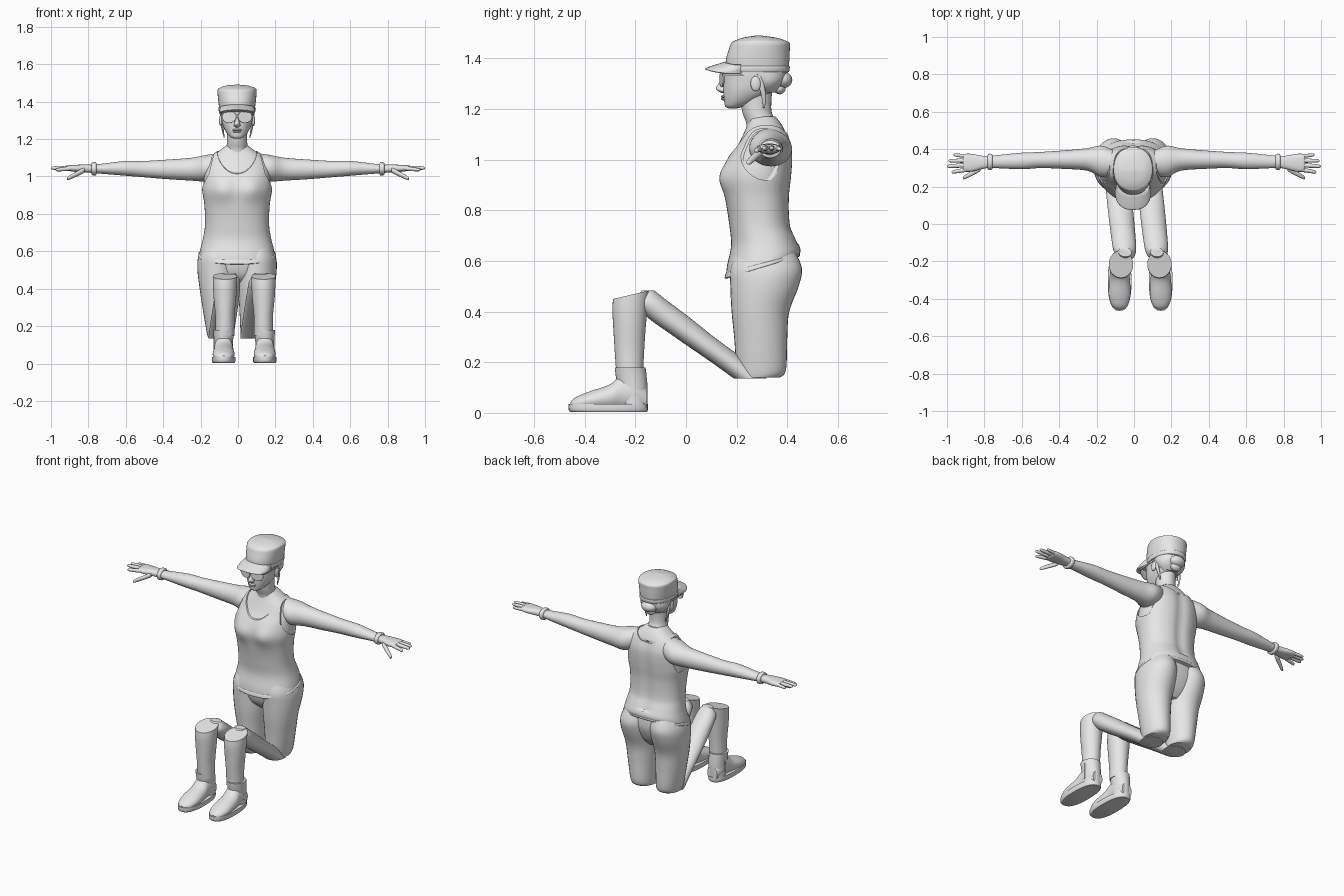
import bpy, bmesh, math
from mathutils import Vector

cube = bpy.data.objects.get("Cube")
if cube:
    bpy.data.objects.remove(cube, do_unlink=True)

grey = bpy.data.materials.new("light grey")
grey.use_nodes = True
grey.diffuse_color = (0.8, 0.8, 0.8, 1)
grey.node_tree.nodes["Principled BSDF"].inputs["Base Color"].default_value = (0.8, 0.8, 0.8, 1)

MID = -0.005          # centre line of the body
SIDES = (("left", 1), ("right", -1))


def finish(obj, angle=40):
    obj.data.materials.clear()
    obj.data.materials.append(grey)
    bpy.ops.object.select_all(action="DESELECT")
    obj.select_set(True)
    bpy.context.view_layer.objects.active = obj
    bpy.ops.object.shade_smooth_by_angle(angle=math.radians(angle))
    return obj


def spline(a, b, c, d, t):
    """Smooth interpolation between b and c."""
    return [q + 0.5 * t * (r - p + t * (2 * p - 5 * q + 4 * r - s + t * (3 * (q - r) + s - p)))
            for p, q, r, s in zip(a, b, c, d)]


def loft(name, axis, rings, side=1, mid=MID, grow=0.0, power=2.0, warp=None, segs=32, steps=5):
    """Skin over ovals given as (position, low a, high a, low b, high b) along an axis."""
    rows, last = [], len(rings) - 1
    for i in range(last):
        quad = [rings[min(max(i + k, 0), last)] for k in (-1, 0, 1, 2)]
        rows += [spline(*quad, j / steps) for j in range(steps)]
    rows.append(rings[last])
    bm = bmesh.new()
    loops = []
    for t, a0, a1, b0, b1 in rows:
        loop = []
        for k in range(segs):
            ang = math.tau * k / segs
            c, s = math.cos(ang), math.sin(ang)
            c = math.copysign(abs(c) ** (2 / power), c)
            s = math.copysign(abs(s) ** (2 / power), s)
            a = (a0 + a1) / 2 + c * ((a1 - a0) / 2 + grow)
            b = (b0 + b1) / 2 + s * ((b1 - b0) / 2 + grow)
            co = Vector({"x": (t, a, b), "y": (a, t, b), "z": (a, b, t)}[axis])
            if warp:
                warp(co)
            co.x = mid + side * co.x
            loop.append(bm.verts.new(co))
        loops.append(loop)
    for low, high in zip(loops, loops[1:]):
        for k in range(segs):
            n = (k + 1) % segs
            bm.faces.new((low[k], low[n], high[n], high[k]))
    bm.faces.new(loops[0])
    bm.faces.new(loops[-1])
    bmesh.ops.recalc_face_normals(bm, faces=bm.faces)
    mesh = bpy.data.meshes.new(name)
    bm.to_mesh(mesh)
    bm.free()
    obj = bpy.data.objects.new(name, mesh)
    bpy.context.collection.objects.link(obj)
    return finish(obj)


def solid(name, kind, loc, scale=(1, 1, 1), rot=(0, 0, 0), **options):
    getattr(bpy.ops.mesh, "primitive_" + kind + "_add")(location=loc, rotation=rot, **options)
    obj = bpy.context.object
    obj.name, obj.scale = name, scale
    return finish(obj)


def ball(name, loc, scale):
    return solid(name, "uv_sphere", loc, scale, segments=24, ring_count=12)


def carve(obj, cutter):
    cutter.hide_render = True
    mod = obj.modifiers.new("cut", "BOOLEAN")
    mod.operation, mod.object, mod.solver = "DIFFERENCE", cutter, "EXACT"
    bpy.context.view_layer.objects.active = obj
    bpy.ops.object.modifier_apply(modifier=mod.name)
    bpy.data.objects.remove(cutter, do_unlink=True)


def sym(z, half, y0, y1):
    return (z, -half, half, y0, y1)


# Torso: bust swelling, spine hollow and a hem that climbs towards the back
def body_shape(co):
    swell = math.exp(-((abs(co.x) - 0.08) / 0.06) ** 2 - ((co.z - 0.93) / 0.065) ** 2)
    if co.y < 0.28:
        co.y -= 0.022 * swell
    else:
        co.y -= 0.012 * math.exp(-(co.x / 0.03) ** 2) * (0.62 < co.z < 1.1)
    fade = max(0, 1 - (co.z - 0.53) / 0.2)
    co.z += 0.3 * (co.y - 0.16) * fade


torso = [sym(.53, .203, .157, .445), sym(.58, .196, .162, .452), sym(.66, .181, .178, .435),
         sym(.75, .171, .17, .413), sym(.85, .175, .155, .41), sym(.93, .187, .147, .418),
         sym(1.0, .184, .165, .423), sym(1.05, .178, .193, .42), sym(1.1, .152, .218, .405),
         sym(1.14, .1, .235, .385), sym(1.17, .06, .24, .362)]
loft("upper_body", "z", torso[4:], grow=-.008, power=2.3, warp=body_shape, segs=64)
shirt = loft("tank_top", "z", torso, power=2.3, warp=body_shape, segs=64, steps=6)
carve(shirt, solid("neck_cutter", "cylinder", (MID, .28, 1.16), (1.05, 1, 1),
                   (math.radians(-72), 0, 0), radius=.105, depth=.8, vertices=64))
for word, s in SIDES:
    carve(shirt, solid("armhole_cutter", "cylinder", (MID + s * .245, .315, 1.05), (1.12, 1, 1),
                       (0, math.radians(s * 76), 0), radius=.1, depth=.2, vertices=64))
finish(shirt, 35)
loft("hem_band", "z", [sym(.53, .2, .16, .44), sym(.535, .207, .153, .449), sym(.55, .205, .156, .45),
                       sym(.556, .196, .162, .445)], power=2.3, warp=body_shape, segs=64)

# Hips
loft("hips", "z", [sym(.42, .05, .25, .36), sym(.47, .16, .2, .4), sym(.55, .2, .18, .43),
                   sym(.64, .183, .19, .425)], power=2.3)

for word, s in SIDES:
    # Upright thigh with seat
    loft(word + "_thigh", "z", [(.14, .02, .155, .21, .37), (.17, .018, .163, .2, .395),
                                (.3, .012, .185, .19, .4), (.4, .004, .2, .18, .408),
                                (.5, -.002, .212, .175, .445), (.57, .0, .208, .175, .458),
                                (.64, .01, .18, .2, .43)], s)
    # Slanted leg piece between the thigh and the raised knee
    def lean(co, s=s):
        co.x += s * .045 * min(1, max(0, (.24 - co.y) / .42))
    loft(word + "_slanted_leg", "z", [(.135, .018, .152, .19, .32), (.2, .018, .152, .1, .245),
                                      (.3, .018, .152, -.045, .11), (.38, .02, .15, -.155, .01),
                                      (.44, .025, .145, -.2, -.07), (.483, .05, .12, -.175, -.125)],
         s, warp=lean)

    # Shin with a sloping cut at the knee
    def knee(co):
        co.z += max(0, co.z - .36) * 2.2 * (co.y + .215)
    loft(word + "_shin", "z", [sym(.15, .05, -.275, -.17), sym(.25, .051, -.282, -.165),
                               sym(.35, .06, -.288, -.158), sym(.42, .064, -.291, -.15),
                               sym(.467, .065, -.288, -.142)], mid=.033 + s * .103, warp=knee)
    # Boot
    foot = .033 + s * .11
    loft(word + "_boot_shaft", "z", [sym(.03, .05, -.26, -.153), sym(.1, .05, -.27, -.152),
                                     sym(.15, .053, -.278, -.156), sym(.18, .056, -.281, -.16)],
         mid=foot)
    loft(word + "_boot_foot", "y", [(-.457, -.015, .015, .02, .042), (-.435, -.042, .042, .012, .062),
                                    (-.38, -.058, .058, .01, .085), (-.3, -.055, .055, .01, .113),
                                    (-.255, -.05, .05, .01, .15), (-.2, -.05, .05, .01, .15),
                                    (-.155, -.035, .035, .012, .1)], mid=foot)
    loft(word + "_boot_sole", "z", [sym(.004, .058, -.455, -.155), sym(.012, .063, -.464, -.15),
                                    sym(.036, .063, -.464, -.15)], mid=foot, power=2.5, steps=2)
    solid(word + "_boot_zip", "cube", (foot + s * .05, -.213, .11), (.006, .008, .1), size=1)

    # Arm
    loft(word + "_arm", "x", [(.08, .27, .38, 1.0, 1.128), (.17, .25, .418, .975, 1.115),
                              (.25, .285, .405, .978, 1.1), (.38, .295, .393, .986, 1.09),
                              (.5, .299, .385, .996, 1.083), (.6, .293, .381, 1.004, 1.083),
                              (.72, .298, .369, 1.014, 1.069), (.79, .3, .36, 1.02, 1.062)],
         s, mid=0, segs=40)
    # Hand
    loft(word + "_palm", "x", [(.77, .302, .36, 1.02, 1.062), (.82, .292, .366, 1.022, 1.064),
                               (.87, .28, .375, 1.025, 1.062), (.905, .282, .374, 1.03, 1.06),
                               (.915, .3, .36, 1.038, 1.054)], s, mid=0, power=2.5)

    def digit(name, start, end, r):
        ring = []
        for f, k in ((0, .8), (.1, 1), (.5, .95), (.9, .75), (.98, .4), (1, .1)):
            x, y, z = Vector(start).lerp(Vector(end), f)
            ring.append((x, y - r * k, y + r * k, z - r * k, z + r * k))
        loft(word + "_" + name, "x", ring, s, mid=0, segs=12, steps=2)

    digit("index_finger", (.88, .293, 1.045), (.975, .277, 1.035), .0115)
    digit("middle_finger", (.88, .316, 1.046), (1.0, .308, 1.045), .012)
    digit("ring_finger", (.88, .339, 1.046), (.993, .338, 1.046), .0115)
    digit("little_finger", (.88, .36, 1.045), (.965, .37, 1.042), .0105)
    digit("thumb", (.82, .297, 1.035), (.915, .245, .987), .0145)
    # Wrist band
    loft(word + "_wrist_band", "x", [(.757, .295, .37, 1.011, 1.071), (.762, .29, .375, 1.006, 1.076),
                                     (.777, .29, .375, 1.006, 1.076), (.782, .295, .37, 1.011, 1.071)],
         s, mid=0)

# Neck and head
loft("neck", "z", [sym(1.08, .075, .235, .39), sym(1.14, .06, .238, .365), sym(1.19, .054, .222, .338),
                   sym(1.27, .056, .21, .34)])
loft("head", "z", [sym(1.203, .018, .168, .2), sym(1.211, .036, .155, .232), sym(1.235, .057, .15, .29),
                   sym(1.27, .075, .147, .345), sym(1.31, .084, .147, .375), sym(1.36, .089, .15, .39),
                   sym(1.43, .085, .18, .385)], power=2.2, segs=48)
loft("nose", "z", [sym(1.263, .008, .14, .17), sym(1.272, .018, .126, .17), sym(1.283, .015, .118, .17),
                   sym(1.305, .01, .131, .17), sym(1.335, .009, .142, .17)])
for lip, height, wide in (("upper_lip", 1.249, .026), ("lower_lip", 1.24, .022)):
    ball(lip, (MID, .149, height), (wide, .011, .006))

# Hair with a low bun
loft("back_hair", "z", [sym(1.265, .05, .29, .352), sym(1.29, .078, .26, .378), sym(1.32, .091, .24, .395),
                        sym(1.37, .092, .2, .398)])
ball("hair_bun", (MID, .378, 1.315), (.05, .042, .034))
ball("hair_tuft", (MID, .37, 1.283), (.035, .024, .025))

for word, s in SIDES:
    ball(word + "_ear", (MID + s * .087, .275, 1.3), (.01, .02, .03))
    loft(word + "_hair_lock", "z", [(1.205, .066, .07, .305, .311), (1.24, .07, .08, .3, .316),
                                    (1.28, .074, .088, .29, .312), (1.33, .08, .09, .27, .3)],
         s, segs=12)
    # Sunglasses
    turn = (math.radians(90), 0, math.radians(s * 12))
    spot = (MID + s * .042, .142, 1.319)
    solid(word + "_lens", "cylinder", spot, (1.08, .9, 1), turn, radius=.033, depth=.006, vertices=32)
    solid(word + "_rim", "torus", spot, (1.08, .9, 1), turn, major_radius=.034, minor_radius=.003,
          major_segments=32, minor_segments=8)
    solid(word + "_temple", "cube", (MID + s * .087, .215, 1.335), (.004, .14, .008),
          (0, 0, math.radians(-s * 4)), size=1)
solid("glasses_bridge", "cube", (MID, .136, 1.33), (.02, .006, .006), size=1)

# Cap: crown, band and peak
def crown_tilt(co):
    co.z -= max(0, co.z - 1.42) * .8 * abs(co.y - .285)


loft("cap_crown", "z", [sym(1.345, .093, .16, .402), sym(1.39, .099, .157, .408), sym(1.44, .104, .17, .41),
                        sym(1.462, .104, .177, .41), sym(1.472, .097, .188, .4),
                        sym(1.485, .065, .225, .36), sym(1.491, .01, .28, .3)],
     power=2.2, warp=crown_tilt, segs=48)
loft("cap_band", "z", [sym(1.346, .095, .158, .404), sym(1.35, .098, .154, .408), sym(1.366, .1, .153, .41),
                       sym(1.37, .098, .157, .408)], power=2.2, segs=48, steps=2)


def droop(co):
    co.z -= 1.5 * co.x ** 2


loft("cap_peak", "z", [sym(1.348, .085, .13, .25), sym(1.354, .094, .085, .26), sym(1.36, .096, .076, .26),
                       sym(1.37, .095, .1, .26), sym(1.386, .088, .15, .26)], power=2.3, warp=droop)
